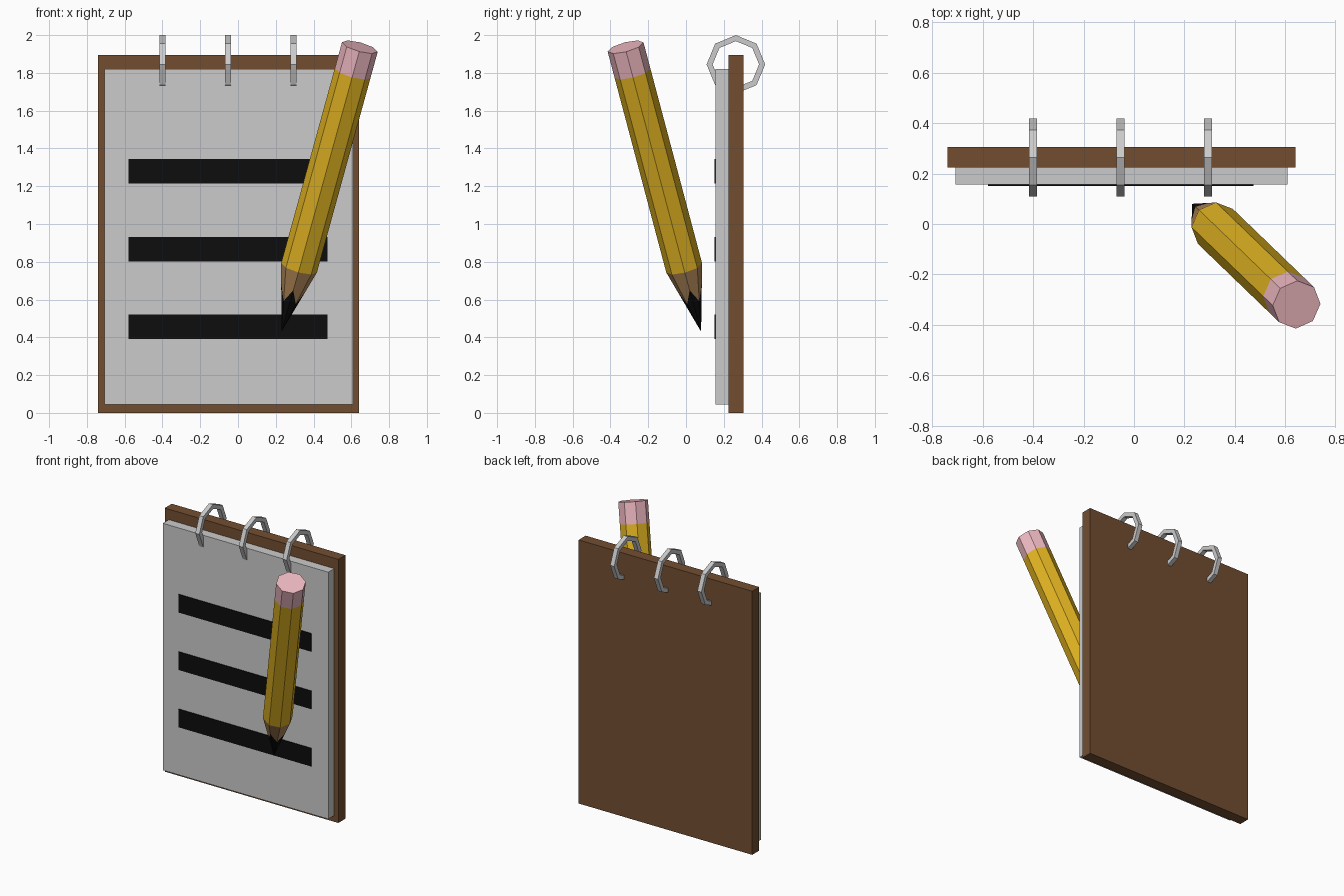
import bpy, bmesh, math
from mathutils import Vector

if "Cube" in bpy.data.objects:
    bpy.data.objects.remove(bpy.data.objects["Cube"])


def material(name, rgb):
    m = bpy.data.materials.new(name)
    m.diffuse_color = (*rgb, 1)
    m.use_nodes = True
    m.node_tree.nodes["Principled BSDF"].inputs["Base Color"].default_value = m.diffuse_color
    return m


brown = material("brown", (0.17, 0.076, 0.03))
black = material("black", (0.004, 0.004, 0.004))
yellow = material("yellow", (0.75, 0.45, 0.015))
pink = material("pink", (0.85, 0.48, 0.53))
wood = material("wood", (0.45, 0.25, 0.1))


def finish(name, bm, mat=None):
    bmesh.ops.recalc_face_normals(bm, faces=bm.faces)
    me = bpy.data.meshes.new(name)
    bm.to_mesh(me)
    bm.free()
    ob = bpy.data.objects.new(name, me)
    bpy.context.collection.objects.link(ob)
    if mat:
        me.materials.append(mat)
    return ob


def box(name, lo, hi, mat=None):
    bm = bmesh.new()
    bmesh.ops.create_cube(bm, size=1)
    lo, hi = Vector(lo), Vector(hi)
    bmesh.ops.scale(bm, vec=hi - lo, verts=bm.verts)
    bmesh.ops.translate(bm, vec=(lo + hi) / 2, verts=bm.verts)
    return finish(name, bm, mat)


# Backing board, paper block and written lines
box("backing_board", (-0.74, 0.225, 0), (0.64, 0.305, 1.895), brown)
box("paper_block", (-0.708, 0.157, 0.045), (0.608, 0.225, 1.82))
for i, z in enumerate((0.39, 0.802, 1.215)):
    box(f"text_line_{i + 1}", (-0.58, 0.151, z), (0.475, 0.16, z + 0.13), black)


# Eight-sided binding rings with a square section
def ring(name, x, y, z, r_out=0.155, r_in=0.123, half=0.016, n=8):
    bm = bmesh.new()
    section = ((r_out, -half), (r_out, half), (r_in, half), (r_in, -half))
    loops = []
    for i in range(n):
        a = math.tau * i / n
        loops.append([bm.verts.new((x + dx, y + r * math.cos(a), z + r * math.sin(a)))
                      for r, dx in section])
    for i in range(n):
        a, b = loops[i], loops[(i + 1) % n]
        for k in range(4):
            j = (k + 1) % 4
            bm.faces.new((a[k], a[j], b[j], b[k]))
    finish(name, bm)


for i, x in enumerate((-0.4, -0.054, 0.294)):
    ring(f"binding_ring_{i + 1}", x, 0.264, 1.845)

# Pencil: octagonal sections stacked along z from the tip, then tilted into place
TIP, END = Vector((0.23, 0.08, 0.43)), Vector((0.645, -0.32, 1.937))
AXIS = END - TIP
LENGTH, RADIUS = AXIS.length, 0.098
CONE = 0.224 * LENGTH


def octagon(z, r=RADIUS):
    return [(r * math.cos(i * math.tau / 8), r * math.sin(i * math.tau / 8), z)
            for i in range(8)]


def pencil_part(name, rings, mat, apex=False, cap=False):
    bm = bmesh.new()
    loops = [[bm.verts.new(p) for p in pts] for pts in rings]
    for a, b in zip(loops, loops[1:]):
        for i in range(8):
            j = (i + 1) % 8
            bm.faces.new((a[i], a[j], b[j], b[i]))
    if apex:
        tip = bm.verts.new((0, 0, 0))
        for i in range(8):
            bm.faces.new((tip, loops[0][(i + 1) % 8], loops[0][i]))
    if cap:
        bm.faces.new(loops[-1])
    ob = finish(name, bm, mat)
    ob.rotation_mode = 'QUATERNION'
    ob.rotation_quaternion = Vector((0, 0, 1)).rotation_difference(AXIS)
    ob.location = TIP


# Sharpened cone split by a zigzag edge between lead and wood
base = octagon(CONE)
zigzag = [tuple((0.48 if i % 2 else 0.7) * c for c in p) for i, p in enumerate(base)]
pencil_part("pencil_lead", [zigzag], black, apex=True)
pencil_part("pencil_wood", [zigzag, base], wood)
pencil_part("pencil_body", [base, octagon(0.909 * LENGTH)], yellow)
pencil_part("pencil_eraser", [octagon(0.909 * LENGTH), octagon(LENGTH)], pink, cap=True)
